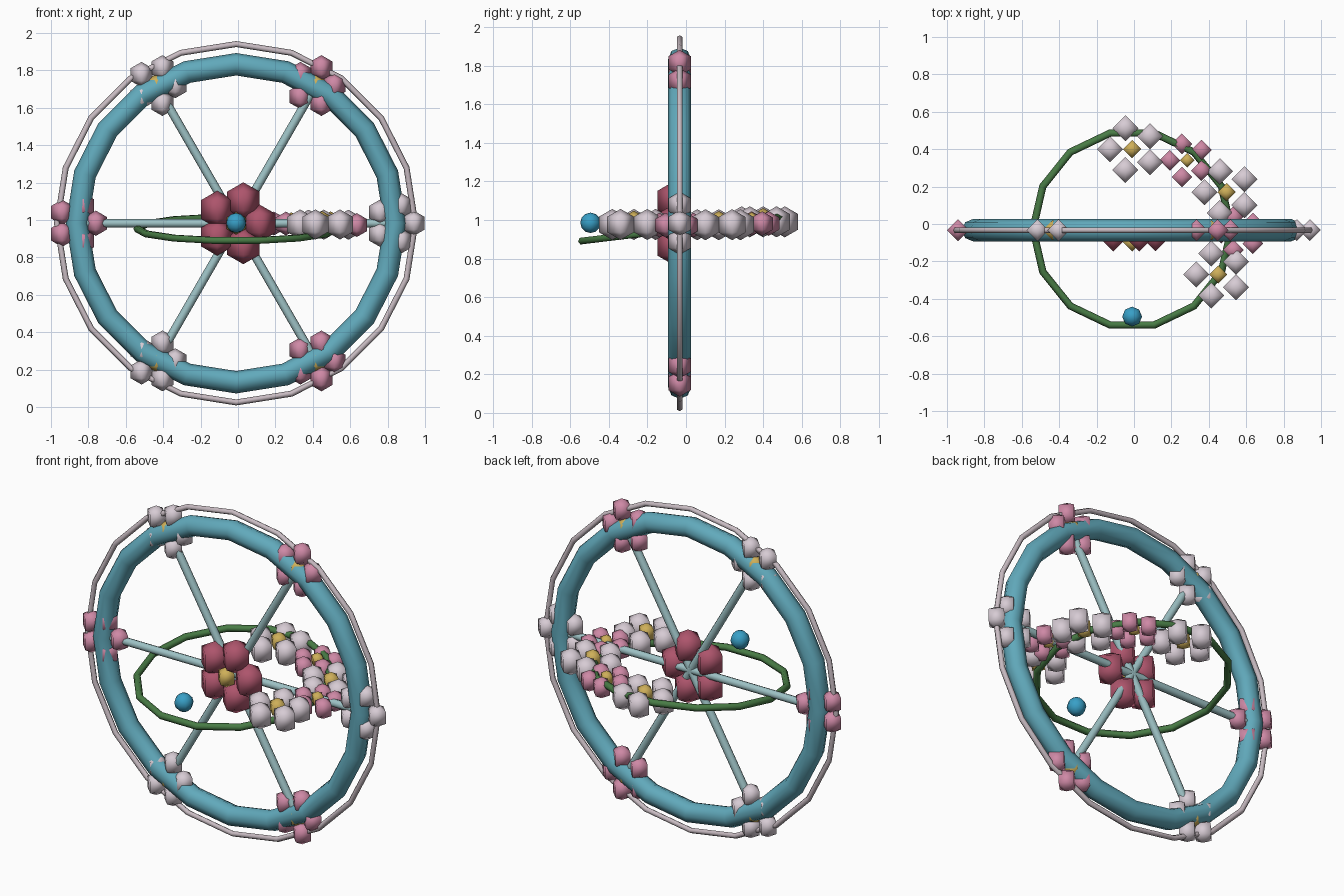
import bpy, bmesh, math
from mathutils import Matrix, Vector

if "Cube" in bpy.data.objects:
    bpy.data.objects.remove(bpy.data.objects["Cube"])


def material(name, rgb):
    m = bpy.data.materials.new(name)
    m.diffuse_color = (*rgb, 1)
    m.use_nodes = True
    m.node_tree.nodes["Principled BSDF"].inputs["Base Color"].default_value = m.diffuse_color
    return m


TEAL = material("teal_blue", (0.12, 0.40, 0.50))
SPOKE = material("pale_teal", (0.34, 0.54, 0.56))
TRIM = material("pale_grey_pink", (0.58, 0.50, 0.54))
WHITE = material("blossom_white", (0.68, 0.60, 0.66))
PINK = material("blossom_pink", (0.62, 0.25, 0.38))
RED = material("deep_rose", (0.42, 0.09, 0.15))
YELLOW = material("pollen_yellow", (0.62, 0.43, 0.10))
GREEN = material("vine_green", (0.065, 0.20, 0.06))
BLUE = material("bead_blue", (0.04, 0.35, 0.57))

CENTRE = Vector((-0.01, -0.033, 0.983))
RIM = 0.85


def smooth(ob):
    for p in ob.data.polygons:
        p.use_smooth = True


def ring(name, mat, loc, rot, major, minor, segs, sides):
    bpy.ops.mesh.primitive_torus_add(location=loc, rotation=rot, major_radius=major,
                                     minor_radius=minor, major_segments=segs,
                                     minor_segments=sides)
    ob = bpy.context.object
    ob.name = name
    ob.data.materials.append(mat)
    smooth(ob)


def flower(name, mat, centre, orbit, petal, heart, plane, start=0, heart_shift=(0, 0, 0)):
    """Five low-poly petals round a heart, in the 'xz' or 'xy' plane."""
    bm = bmesh.new()
    c = Vector(centre)
    for i in range(5):
        a = math.radians(start + 72 * i)
        u, v = orbit * math.cos(a), orbit * math.sin(a)
        offset = Vector((u, 0, v)) if plane == "xz" else Vector((u, v, 0))
        bmesh.ops.create_uvsphere(bm, u_segments=4, v_segments=3, radius=petal,
                                  matrix=Matrix.Translation(c + offset))
    petal_faces = len(bm.faces)
    bmesh.ops.create_uvsphere(bm, u_segments=4, v_segments=3, radius=heart,
                              matrix=Matrix.Translation(c + Vector(heart_shift)))
    bm.faces.ensure_lookup_table()
    for f in bm.faces[petal_faces:]:
        f.material_index = 1
    me = bpy.data.meshes.new(name)
    bm.to_mesh(me)
    bm.free()
    me.materials.append(mat)
    me.materials.append(YELLOW)
    ob = bpy.data.objects.new(name, me)
    bpy.context.collection.objects.link(ob)
    smooth(ob)


# Upright wheel: thick rim and thin outer hoop
upright = (math.pi / 2, 0, 0)
ring("wheel_rim", TEAL, CENTRE, upright, RIM, 0.06, 20, 8)
ring("outer_hoop", TRIM, CENTRE, upright, 0.958, 0.016, 20, 6)

# Spokes and rim flowers, alternating white and pink
for i in range(6):
    a = math.radians(60 * i)
    d = Vector((math.cos(a), 0, math.sin(a)))
    bpy.ops.mesh.primitive_cylinder_add(vertices=8, radius=0.023, depth=RIM,
                                        location=CENTRE + d * RIM / 2,
                                        rotation=d.to_track_quat('Z', 'Y').to_euler())
    ob = bpy.context.object
    ob.name = f"spoke_{i}"
    ob.data.materials.append(SPOKE)
    bpy.ops.object.shade_smooth_by_angle(angle=math.radians(50))
    flower(f"rim_flower_{i}", PINK if i % 2 else WHITE, CENTRE + d * RIM,
           0.1, 0.0675, 0.062, "xz")

# Large flower on the hub
flower("hub_flower", RED, (CENTRE.x, -0.06, CENTRE.z), 0.125, 0.1, 0.06, "xz",
       heart_shift=(0, -0.035, 0))

# Tilted vine hoop through the wheel
ring("vine_hoop", GREEN, (-0.01, -0.027, 0.953), (0.12, 0, 0), 0.53, 0.02, 14, 6)

# Garland of flat-lying flowers on one side of the vine
garland = [(-0.01, 0.40, 1), (0.285, 0.34, 0), (0.495, 0.17, 1),
           (0.56, -0.05, 0), (0.45, -0.27, 1)]
for i, (x, y, big) in enumerate(garland):
    s = 1.2 if big else 0.95
    flower(f"garland_flower_{i}", WHITE if big else PINK, (x, y, 0.99 - 0.03 * x),
           0.098 * s, 0.067 * s, 0.047 * s, "xy", 36, (0, 0, 0.015))

# Bead in front
bpy.ops.mesh.primitive_uv_sphere_add(segments=8, ring_count=6, radius=0.053,
                                     location=(-0.01, -0.495, 0.985))
bead = bpy.context.object
bead.name = "blue_bead"
bead.data.materials.append(BLUE)
smooth(bead)
